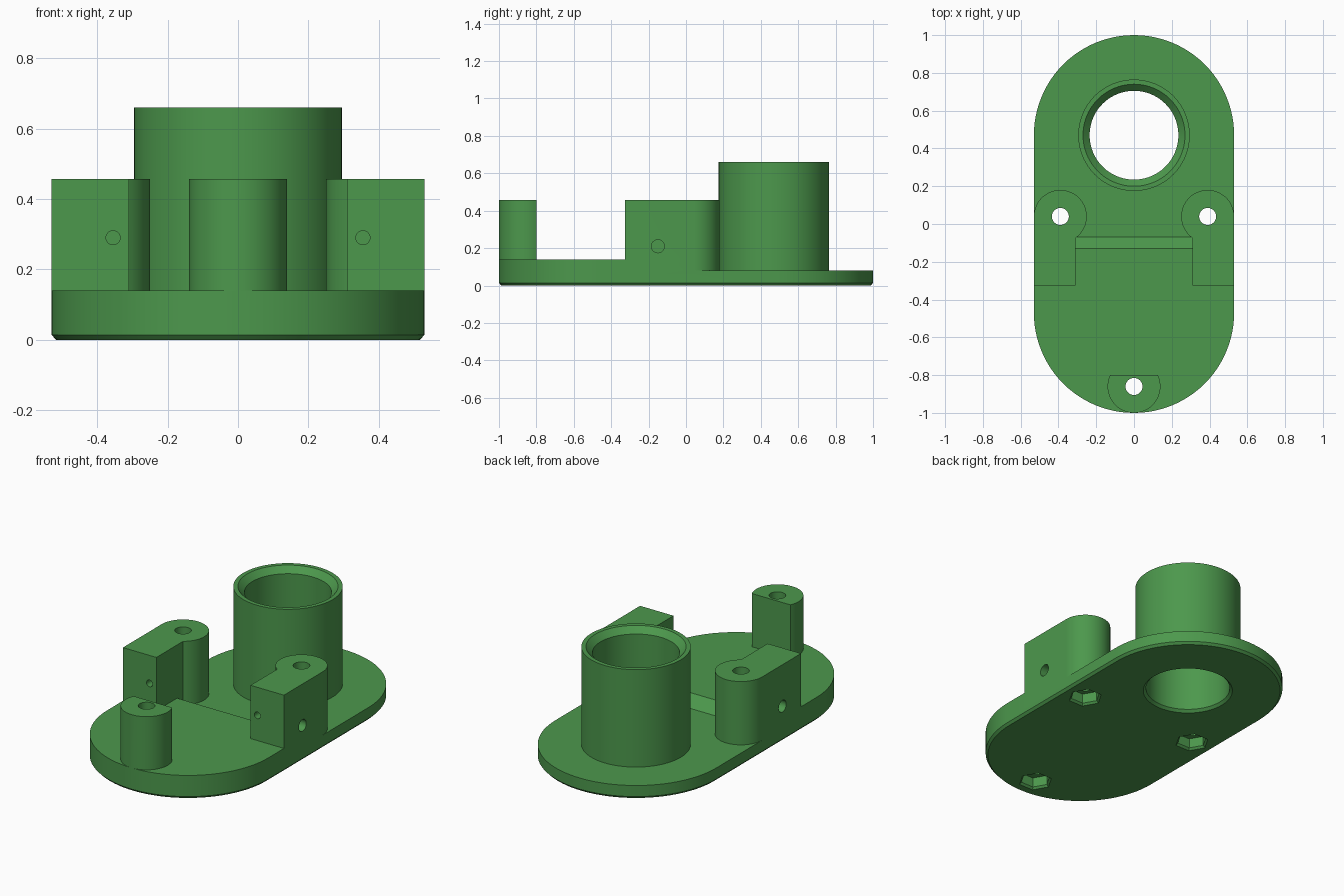
import bpy, bmesh, math
from mathutils import Matrix

if "Cube" in bpy.data.objects:
    bpy.data.objects.remove(bpy.data.objects["Cube"])

green = bpy.data.materials.new("green plastic")
green.diffuse_color = (0.073, 0.314, 0.073, 1)
green.use_nodes = True
green.node_tree.nodes["Principled BSDF"].inputs["Base Color"].default_value = green.diffuse_color


def arc(cx, cy, r, a0, a1, n):
    """Points from angle a0 to a1 in degrees, both ends included."""
    return [(cx + r * math.cos(math.radians(a0 + (a1 - a0) * i / n)),
             cy + r * math.sin(math.radians(a0 + (a1 - a0) * i / n))) for i in range(n + 1)]


def circle(cx, cy, r, n=64):
    return arc(cx, cy, r, 0, 360, n)[:-1]


def stadium(r, cy=0.47):
    return arc(0, cy, r, 0, 180, 48) + arc(0, -cy, r, 180, 360, 48)


def loft(name, layers, matrix=None):
    """Closed solid through (z, outline) layers with equal point counts."""
    bm = bmesh.new()
    rings = [[bm.verts.new((x, y, z)) for x, y in pts] for z, pts in layers]
    n = len(rings[0])
    for lo, hi in zip(rings, rings[1:]):
        for i in range(n):
            bm.faces.new((lo[i], lo[(i + 1) % n], hi[(i + 1) % n], hi[i]))
    bm.faces.new(rings[0][::-1])
    bm.faces.new(rings[-1])
    if matrix:
        bm.transform(matrix)
    bmesh.ops.recalc_face_normals(bm, faces=bm.faces)
    me = bpy.data.meshes.new(name)
    bm.to_mesh(me)
    bm.free()
    me.materials.append(green)
    ob = bpy.data.objects.new(name, me)
    bpy.context.collection.objects.link(ob)
    return ob


def combine(target, tool, op):
    mod = target.modifiers.new(op.lower(), 'BOOLEAN')
    mod.operation, mod.object, mod.solver = op, tool, 'EXACT'
    bpy.context.view_layer.objects.active = target
    bpy.ops.object.modifier_apply(modifier=mod.name)
    bpy.data.objects.remove(tool, do_unlink=True)


# Base plate with chamfered underside
base = loft("mounting_base", [(0, stadium(0.517)), (0.014, stadium(0.53)), (0.14, stadium(0.53))])

# Thinner rear half with a sloped step
step = [(-0.13, 0.14), (-0.07, 0.08), (1.2, 0.08), (1.2, 0.3), (-0.13, 0.3)]
yz_to_world = Matrix(((0, 0, 1, 0), (1, 0, 0, 0), (0, 1, 0, 0), (0, 0, 0, 1)))
combine(base, loft("step_cutter", [(-1, step), (1, step)], yz_to_world), 'DIFFERENCE')

# Tall round socket
ring = circle(0, 0.47, 0.295, 96)
combine(base, loft("socket", [(0.04, ring), (0.66, ring)]), 'UNION')

# Side blocks with rounded rear ends
end = math.degrees(math.acos(-0.08 / 0.14))
block = arc(0.39, 0.04, 0.14, 0, 360 - end, 40) + [(0.31, -0.325), (0.53, -0.325)]
for s in (1, -1):
    outline = [(s * x, y) for x, y in block]
    combine(base, loft("side_block", [(0.04, outline), (0.457, outline)]), 'UNION')

# Front post with a flat back
a = math.degrees(math.asin(0.06 / 0.14))
post = arc(0, -0.86, 0.14, 180 - a, 360 + a, 40)
combine(base, loft("front_post", [(0.04, post), (0.457, post)]), 'UNION')

# Socket bore with chamfered ends
bore = [(-0.02, 0.27), (0.015, 0.235), (0.625, 0.235), (0.68, 0.29)]
combine(base, loft("bore_cutter", [(z, circle(0, 0.47, r, 96)) for z, r in bore]), 'DIFFERENCE')

# Screw holes with hexagonal nut pockets below
for x, y in ((0.39, 0.04), (-0.39, 0.04), (0, -0.86)):
    hole = circle(x, y, 0.045, 32)
    combine(base, loft("screw_cutter", [(-0.1, hole), (0.7, hole)]), 'DIFFERENCE')
    pocket = [(-0.012, 0.107), (0.012, 0.083), (0.07, 0.083)]
    combine(base, loft("nut_cutter", [(z, circle(x, y, r, 6)) for z, r in pocket]), 'DIFFERENCE')

# Small blind holes in the front and outer side of each block
for s in (1, -1):
    front = loft("front_hole_cutter", [(-0.15, circle(0, 0, 0.02, 24)), (0.15, circle(0, 0, 0.02, 24))],
                 Matrix.Translation((s * 0.355, -0.3, 0.29)) @ Matrix.Rotation(math.pi / 2, 4, 'X'))
    combine(base, front, 'DIFFERENCE')
    side = loft("side_hole_cutter", [(-0.15, circle(0, 0, 0.035, 24)), (0.15, circle(0, 0, 0.035, 24))],
                Matrix.Translation((s * 0.54, -0.15, 0.21)) @ Matrix.Rotation(math.pi / 2, 4, 'Y'))
    combine(base, side, 'DIFFERENCE')

bpy.ops.object.select_all(action='DESELECT')
base.select_set(True)
bpy.context.view_layer.objects.active = base
bpy.ops.object.shade_smooth_by_angle(angle=math.radians(30))
